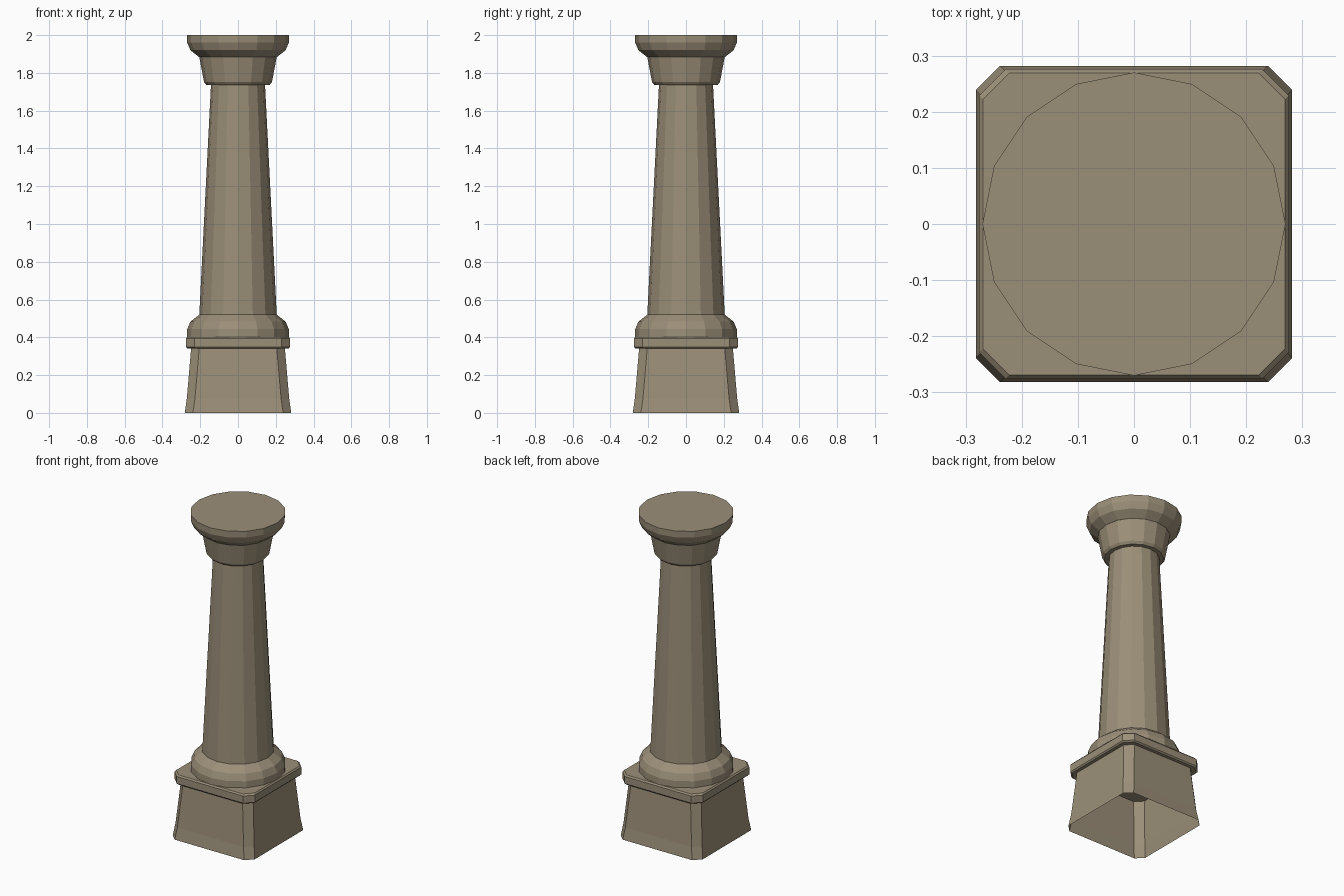
import bpy, bmesh, math

if "Cube" in bpy.data.objects:
    bpy.data.objects.remove(bpy.data.objects["Cube"])

stone = bpy.data.materials.new("warm grey stone")
stone.diffuse_color = (0.33, 0.275, 0.19, 1)
stone.use_nodes = True
stone.node_tree.nodes["Principled BSDF"].inputs["Base Color"].default_value = stone.diffuse_color


def square_ring(half, cut):
    """Square outline with cut corners."""
    a, b = half, half - cut
    return [(a, -b), (a, b), (b, a), (-b, a), (-a, b), (-a, -b), (-b, -a), (b, -a)]


def round_ring(radius, sides=16):
    return [(radius * math.cos(2 * math.pi * i / sides),
             radius * math.sin(2 * math.pi * i / sides)) for i in range(sides)]


def loft(name, rings, cap_bottom=True, cap_top=True):
    """Join stacked (outline, z) rings into one flat-shaded part."""
    bm = bmesh.new()
    loops = [[bm.verts.new((x, y, z)) for x, y in pts] for pts, z in rings]
    for low, high in zip(loops, loops[1:]):
        n = len(low)
        for i in range(n):
            j = (i + 1) % n
            bm.faces.new((low[i], low[j], high[j], high[i]))
    if cap_bottom:
        bm.faces.new(loops[0][::-1])
    if cap_top:
        bm.faces.new(loops[-1])
    mesh = bpy.data.meshes.new(name)
    bm.to_mesh(mesh)
    bm.free()
    mesh.materials.append(stone)
    obj = bpy.data.objects.new(name, mesh)
    bpy.context.collection.objects.link(obj)
    return obj


def turned(name, profile, **caps):
    return loft(name, [(round_ring(r), z) for r, z in profile], **caps)


# Flared plinth, hollow and open underneath
loft("plinth", [(square_ring(h, 0.043), z)
                for h, z in ((0.282, 0), (0.271, 0.075), (0.248, 0.345))],
     cap_bottom=False, cap_top=False)

# Slab with softened edges
loft("plinth_slab", [(square_ring(h, 0.047), z)
                     for h, z in ((0.269, 0.342), (0.276, 0.35),
                                  (0.276, 0.394), (0.269, 0.403))])

# Rounded foot ring, and the same shape upside down as the top plate
cushion = ((0.27, 0), (0.269, 0.04), (0.252, 0.08), (0.205, 0.117))
turned("foot_ring", [(r, 0.403 + h) for r, h in cushion])
turned("top_plate", [(r, 2.0 - h) for r, h in reversed(cushion)])

# Tapered shaft
turned("shaft", ((0.205, 0.52), (0.143, 1.74)), cap_bottom=False, cap_top=False)

# Neck of the capital
turned("capital_neck", ((0.168, 1.737), (0.18, 1.752), (0.205, 1.884)))
